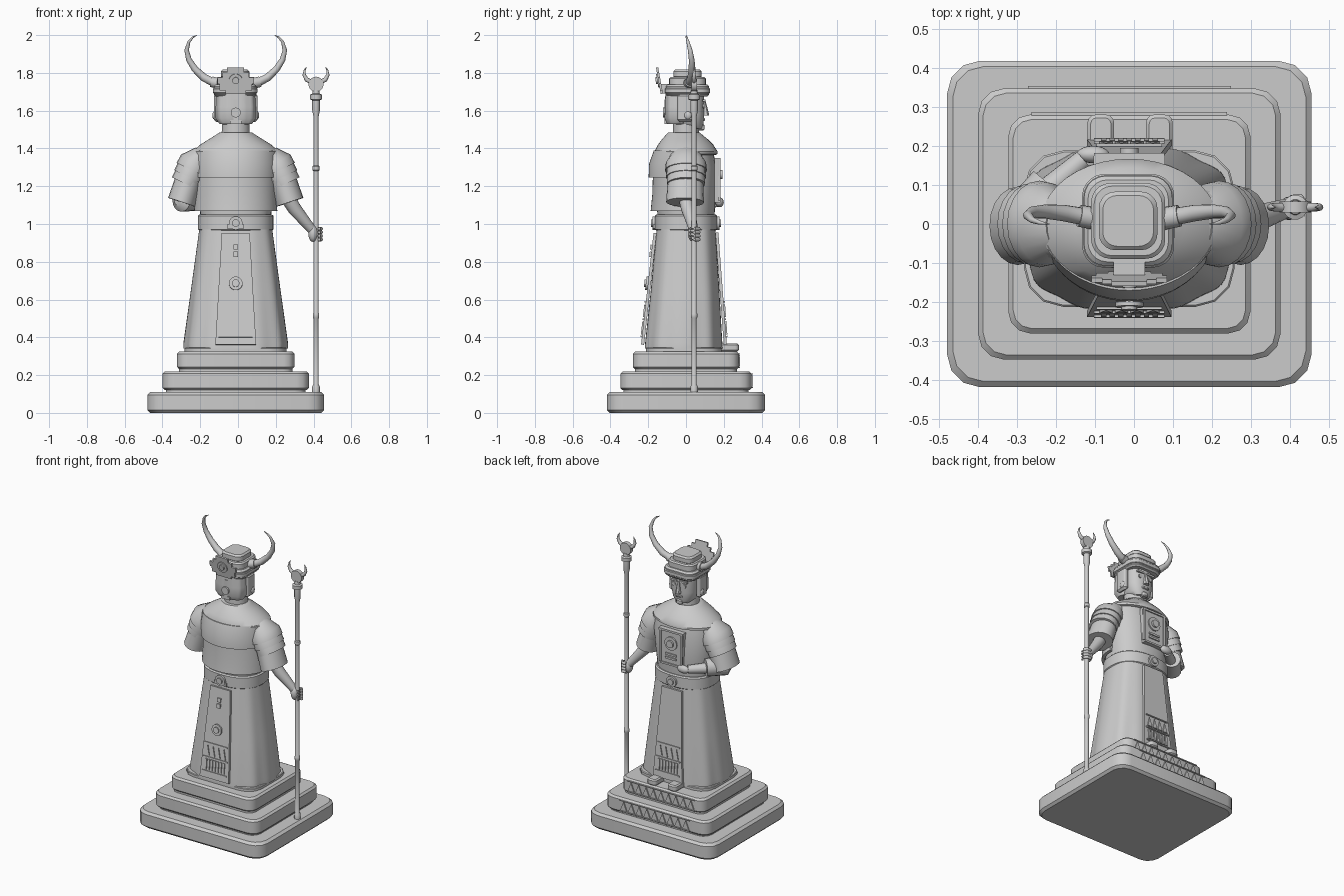
import bpy, math
from mathutils import Vector

CX = -0.012  # figure centre line
stone = bpy.data.materials.new("grey_stone")
stone.diffuse_color = (0.6, 0.6, 0.6, 1)


def make(name, verts, faces, angle=35):
    me = bpy.data.meshes.new(name)
    me.from_pydata([tuple(v) for v in verts], [], faces)
    me.materials.append(stone)
    me.shade_smooth()
    me.set_sharp_from_angle(angle=math.radians(angle))
    ob = bpy.data.objects.new(name, me)
    bpy.context.collection.objects.link(ob)
    return ob


def loft(name, rings, angle=35):
    """Skin equal rings of points and cap both ends."""
    n = len(rings[0])
    verts = [p for r in rings for p in r]
    faces = [(k * n + i, k * n + (i + 1) % n, (k + 1) * n + (i + 1) % n, (k + 1) * n + i)
             for k in range(len(rings) - 1) for i in range(n)]
    faces += [tuple(reversed(range(n))), tuple(range(len(verts) - n, len(verts)))]
    return make(name, verts, faces, angle)


def oval(z, rx, ry, cy=0.0, cx=CX, p=2.0, n=40, fold=0.0):
    pts = []
    for i in range(n):
        a = 2 * math.pi * i / n
        c, s = math.cos(a), math.sin(a)
        f = 1 + fold * math.cos(10 * a)
        pts.append((cx + f * rx * math.copysign(abs(c) ** (2 / p), c),
                    cy + f * ry * math.copysign(abs(s) ** (2 / p), s), z))
    return pts


def rrect(z, hx, hy, r, cx=CX, cy=0.0, k=3):
    pts = []
    for q, (sx, sy) in enumerate([(1, 1), (-1, 1), (-1, -1), (1, -1)]):
        for i in range(k + 1):
            a = math.pi / 2 * (q + i / k)
            pts.append((cx + sx * (hx - r) + r * math.cos(a), cy + sy * (hy - r) + r * math.sin(a), z))
    return pts


def slab(name, z0, z1, hx, hy, r, cx=CX, cy=0.0, b=0.012, k=3):
    """Rounded block with softened rims."""
    return loft(name, [rrect(z, hx - d, hy - d, r - d / 2, cx, cy, k) for z, d in
                       ((z0, b), (z0 + b, 0), (z1 - b, 0), (z1, b))])


def tube(name, path, n=16):
    """Path of (x, y, z, half width, half depth)."""
    P = [Vector(p[:3]) for p in path]
    rings = []
    for i, p in enumerate(path):
        t = (P[min(i + 1, len(P) - 1)] - P[max(i - 1, 0)]).normalized()
        u = Vector((0, 1, 0)).cross(t).normalized()
        v = t.cross(u)
        rings.append([P[i] + u * p[3] * math.cos(2 * math.pi * j / n) + v * p[4] * math.sin(2 * math.pi * j / n)
                      for j in range(n)])
    return loft(name, rings, 45)


def ball(name, c, rx, ry, rz, n=20):
    return loft(name, [oval(c[2] - rz * math.cos(math.pi * k / 10), rx * math.sin(math.pi * k / 10) + 1e-4,
                            ry * math.sin(math.pi * k / 10) + 1e-4, c[1], c[0], n=n) for k in range(11)], 60)


def plates(name, outlines, origin, side, depth, lean=0.0):
    """Extrude flat outlines; side=-1 faces -y, +1 faces +y; lean tilts the plane in y per unit height."""
    U = Vector((-side, 0, 0))
    V = Vector((0, lean, 1)).normalized()
    N = U.cross(V)
    verts, faces = [], []
    for o in outlines:
        b, n = len(verts), len(o)
        flat = [Vector(origin) + U * x + V * y for x, y in o]
        verts += flat + [p + N * depth for p in flat]
        faces += [tuple(b + i for i in reversed(range(n))), tuple(b + n + i for i in range(n))]
        faces += [(b + i, b + (i + 1) % n, b + n + (i + 1) % n, b + n + i) for i in range(n)]
    return make(name, verts, faces)


def disc(r, x=0, y=0, n=20):
    return [(x + r * math.cos(2 * math.pi * i / n), y + r * math.sin(2 * math.pi * i / n)) for i in range(n)]


def box(x0, x1, y0, y1):
    return [(x0, y0), (x1, y0), (x1, y1), (x0, y1)]


def zigzag(w, h, count, y=0.0):
    s = 2 * w / count
    return [[(-w + s * i + s * .08, y), (-w + s * i + s * .92, y), (-w + s * i + s * .5, y + h)] for i in range(count)]


def flip(path):
    return [(2 * CX - p[0],) + tuple(p[1:]) for p in path]


# Stepped plinth
slab("plinth_lower", 0, 0.11, 0.467, 0.418, 0.085, b=0.015)
slab("plinth_joint_lower", 0.10, 0.13, 0.37, 0.33, 0.06, b=0.004)
slab("plinth_middle", 0.12, 0.22, 0.387, 0.347, 0.065)
slab("plinth_joint_upper", 0.21, 0.24, 0.30, 0.27, 0.05, b=0.004)
slab("plinth_upper", 0.23, 0.325, 0.31, 0.28, 0.055)
slab("robe_footing", 0.32, 0.345, 0.27, 0.20, 0.1, cy=-0.012, b=0.004)
for nm, w, z, y in (("middle", 0.26, 0.135, 0.345), ("upper", 0.25, 0.242, 0.278)):
    plates("frieze_" + nm, zigzag(w, 0.058, 9, 0.006) + [box(-w, w, -0.004, 0.003), box(-w, w, 0.067, 0.073)],
           (CX, y, z), 1, 0.009)

# Robe skirt, belt and feet
loft("skirt", [oval(z, rx, ry, cy, p=2.7, n=80, fold=f) for z, rx, ry, cy, f in
               ((0.34, 0.272, 0.208, -0.012, .018), (0.37, 0.272, 0.206, -0.012, .018),
                (0.65, 0.235, 0.183, -0.005, .01), (0.98, 0.192, 0.155, 0, 0))], 30)
loft("belt", [oval(z, 0.2 - d, 0.165 - d, p=2.4) for z, d in
              ((0.965, .008), (0.972, 0), (1.043, 0), (1.05, .008))])
for x in (-0.085, 0.065):
    slab("foot", 0.325, 0.367, 0.034, 0.06, 0.02, x, 0.22, 0.008)

# Tapered panels with ornaments, back and front
for side, nm, y0, lean in ((-1, "back", -0.222, 0.112), (1, "front", 0.2, -0.075)):
    def at(z):
        return (CX, y0 + lean * (z - 0.36), z)
    plates(nm + "_panel", [[(-0.108, 0), (0.108, 0), (0.074, 0.595), (-0.074, 0.595)]], at(0.36), side, 0.016, lean)
    off = 0.015 * side
    o = Vector((0, off, 0))
    plates(nm + "_panel_ornament", [box(-0.09, 0.09, 0.092, 0.1), box(-0.09, 0.09, 0, 0.008), box(-0.084, 0.084, 0.185, 0.192)]
           + zigzag(0.08, 0.065, 4, 0.108) + [box(x * .022 - .007, x * .022 + .007, 0.015, 0.085) for x in range(-3, 4)],
           Vector(at(0.40)) + o, side, 0.008, lean)
    if side < 0:
        plates("panel_medallion", [disc(0.036)], Vector(at(0.685)) + o, side, 0.012, lean)
        plates("panel_boss", [disc(0.02)], Vector(at(0.685)) + o, side, 0.02, lean)
        plates("panel_studs", [box(-.013, .013, 0, .028), box(-.013, .013, .04, .065)], Vector(at(0.825)) + o, side, .01, lean)
    plates(nm + "_buckle", [disc(0.036)], (CX, side * 0.155, 1.005), side, 0.022)
    plates(nm + "_buckle_boss", [disc(0.02)], (CX, side * 0.17, 1.005), side, 0.016)
plates("buckle_tabs", [box(-.045, .045, -.028, -.008)], (CX, -0.16, 1.005), -1, 0.015)

# Torso, back cape in two layers, and collar
loft("torso", [oval(z, rx, ry, p=2.3) for z, rx, ry in
               ((1.03, .185, .15), (1.15, .2, .158), (1.3, .215, .162), (1.4, .2, .14))], 40)


def arc_ring(z, rx, ry, n=28):
    def arc(d):
        return [(CX + (rx - d) * math.cos(a), (ry - d) * math.sin(a), z)
                for a in (math.pi * (0.97 + 1.06 * i / n) for i in range(n + 1))]
    return arc(0) + arc(0.02)[::-1]


loft("cape_lower", [arc_ring(1.07, .22, .187), arc_ring(1.16, .217, .178), arc_ring(1.27, .215, .175)])
loft("cape_upper", [arc_ring(1.245, .225, .198), arc_ring(1.32, .227, .195), arc_ring(1.39, .222, .17)])
loft("collar", [oval(z, rx, ry, cy) for z, rx, ry, cy in
                ((1.365, .215, .155, 0), (1.37, .228, .167, 0), (1.385, .228, .167, 0), (1.42, .188, .146, -.002),
                 (1.45, .14, .12, -.006), (1.475, .1, .093, -.01), (1.485, .085, .082, -.01))])
loft("neck", [oval(1.46, .075, .07), oval(1.55, .072, .068)])

# Chest plate
plates("chest_plate", [[(-.075, 0), (.075, 0), (.092, .235), (-.092, .235)]], (CX, .15, 1.115), 1, 0.024)
plates("chest_rim", [box(-.09, .09, .222, .235), box(-.075, .075, 0, .012), box(-.085, -.072, .01, .225),
                     box(.072, .085, .01, .225), box(-.04, .04, .04, .053), box(-.04, .04, .066, .079)],
       (CX, .17, 1.115), 1, 0.012)
plates("chest_medallion", [disc(0.045)], (CX, .17, 1.262), 1, 0.012)
plates("chest_boss", [disc(0.024)], (CX, .18, 1.262), 1, 0.014)

# Sleeves and layered shoulder guards
sleeve = [(-.17, 0, 1.375, .05, .08), (-.215, 0, 1.335, .075, .092), (-.26, -.003, 1.23, .074, .094),
          (-.298, -.005, 1.115, .076, .1)]
guards = [[(-.185, 0, 1.375, .05, .07), (-.225, 0, 1.32, .078 + g, .095 + g), (-.225 - .017 * k, 0, 1.32 - .036 * k, .08 + g, .099 + g)]
          for k, g in ((1, .012), (2, .007), (3, .002))]
for nm, f in (("left", lambda p: p), ("right", flip)):
    tube(nm + "_sleeve", f(sleeve), 20)
    for g in guards:
        tube(nm + "_shoulder_guard", f(g), 20)

# Arms and hands
tube("staff_forearm", [(.25, -.005, 1.16, .04, .04), (.3, .01, 1.08, .036, .036), (.395, .042, .965, .024, .024)])
ball("staff_hand", (.397, .04, .95), .025, .03, .045)
for i in range(4):
    z = .918 + .019 * i
    tube("staff_finger", [(.40, .065, z, .009, .009), (.425, .068, z, .01, .01), (.44, .05, z, .01, .01), (.43, .022, z, .008, .008)], 8)
tube("bent_sleeve", [(-.31, -.02, 1.125, .03, .03), (-.3, 0, 1.125, .06, .06), (-.215, .1, 1.125, .055, .055)], 16)
tube("bent_forearm", [(-.25, .06, 1.12, .036, .036), (-.13, .165, 1.115, .026, .026)], 14)
ball("bent_hand", (-.105, .178, 1.115), .042, .022, .026)

# Head, hair and face
loft("head", [oval(z, rx, ry, cy, p=2.5) for z, rx, ry, cy in
              ((1.505, .05, .05, .035), (1.53, .075, .08, .012), (1.58, .088, .093, .004), (1.7, .092, .094, .002))], 50)
loft("back_hair", [oval(z, rx, ry, -.05, p=2.6, fold=.02) for z, rx, ry in
                   ((1.53, .085, .05), (1.56, .104, .064), (1.62, .104, .062), (1.69, .1, .06))], 50)
for s in (-1, 1):
    x = CX + s * .1
    slab("side_lock", 1.54, 1.69, .016, .04, .012, x, -.005)
    ball("ear_ring", (x + s * .012, .01, 1.575), .012, .02, .022)
    plates("eye", [disc(.014, 0, 0, 10)], (CX + s * .038, .088, 1.625), 1, .009)
    plates("brow", [box(-.026, .026, 0, .012)], (CX + s * .038, .088, 1.648), 1, .014)
plates("hair_clasp", [disc(.026)], (CX, -.105, 1.59), -1, .018)
plates("hair_clasp_bar", [box(-.03, .03, -.06, -.04), box(-.012, .012, -.05, .07)], (CX, -.1, 1.59), -1, .014)
loft("nose", [oval(1.575, .02, .03, .093, n=8), oval(1.59, .017, .028, .092, n=8), oval(1.65, .009, .014, .09, n=8)])
slab("mouth", 1.545, 1.561, .027, .012, .008, CX, .088, .004)
slab("chin_beard", 1.495, 1.528, .02, .018, .012, CX, .08, .006)

# Tiered hat and crest
slab("hat_brim", 1.675, 1.738, .113, .115, .055, -.015, .008, .01, 5)
slab("hat_band", 1.692, 1.72, .118, .12, .057, -.015, .008, .004, 5)
slab("hat_tier", 1.73, 1.778, .095, .097, .05, -.015, .008, .008, 5)
slab("hat_top", 1.77, 1.818, .075, .075, .042, -.015, .008, .01, 5)
half = [(.03, 0), (.055, 0), (.055, .018), (.085, .018), (.085, .055), (.097, .055), (.097, .09), (.07, .09),
        (.07, .115), (.045, .115), (.045, .142)]
plates("crest", [half + [(-x, y) for x, y in reversed(half)]], (CX, -.122, 1.69), -1, .012, -.18)
plates("crest_medallion", [disc(.036)], (CX, -.143, 1.76), -1, .01, -.18)
plates("crest_boss", [disc(.018)], (CX, -.151, 1.76), -1, .01, -.18)
plates("crest_mount", [box(-.04, .04, 0, .05)], (CX, -.09, 1.69), -1, .04)

# Horns
horn = [(-.10, .015, 1.742, .022, .022), (-.135, .02, 1.752, .022, .022), (-.18, .028, 1.775, .021, .021),
        (-.228, .032, 1.82, .018, .018), (-.26, .03, 1.87, .015, .015), (-.272, .022, 1.92, .012, .012),
        (-.26, .01, 1.965, .008, .008), (-.24, .003, 1.988, .005, .005), (-.217, 0, 2.0, .001, .001)]
sock = [(-.095, .013, 1.742, .029, .029), (-.14, .021, 1.753, .028, .028)]
for nm, f in (("left", lambda p: p), ("right", flip)):
    tube(nm + "_horn", f(horn))
    tube(nm + "_horn_socket", f(sock))

# Staff with disc and small horns
SX, SY = .413, .043
loft("staff", [oval(z, r, r, SY, SX, n=14) for z, r in
               ((.108, .02), (.14, .02), (.15, .014), (.5, .014), (.505, .017), (.525, .017), (.53, .014), (1.28, .014),
                (1.285, .018), (1.305, .018), (1.31, .014), (1.57, .014), (1.6, .02), (1.655, .02), (1.66, .032),
                (1.685, .032), (1.69, .02), (1.71, .018))])
plates("staff_disc", [disc(.04)], (SX, SY - .014, 1.74), 1, .028)
for s in (-1, 1):
    tube("staff_horn", [(SX + s * x, SY, z, r, r) for x, z, r in
                        ((.025, 1.752, .012), (.05, 1.765, .012), (.063, 1.79, .009), (.06, 1.815, .005), (.05, 1.832, .001))], 10)
